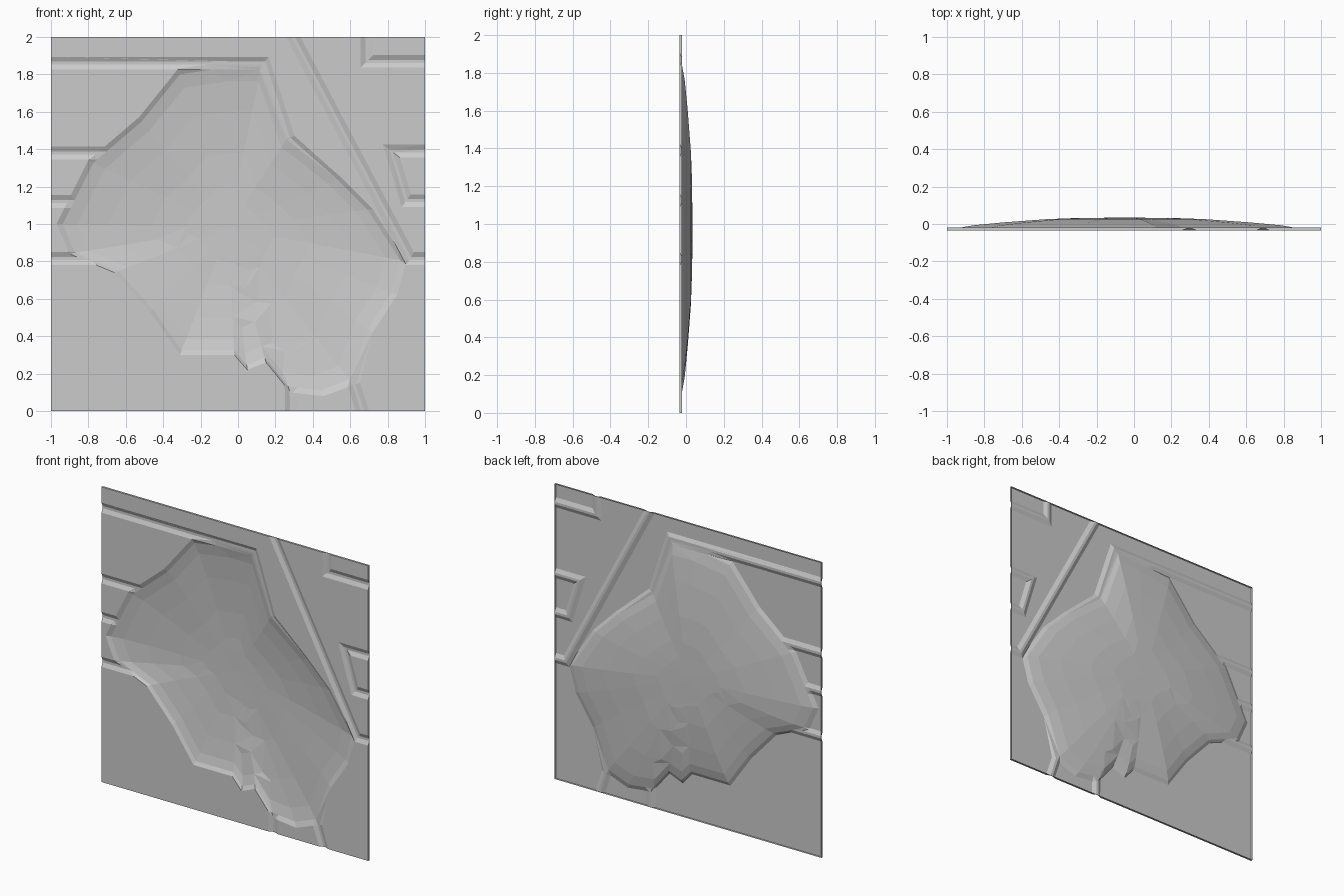
import bpy
import bmesh
from mathutils import Vector
from mathutils.geometry import delaunay_2d_cdt, intersect_point_line

if "Cube" in bpy.data.objects:
    bpy.data.objects.remove(bpy.data.objects["Cube"], do_unlink=True)

FRONT = -0.034
SKIRT = 0.014
GROOVE_DEPTH = 0.012
HALF_WIDTH, FLOOR_WIDTH = 0.034, 0.008
CENTRE = Vector((-0.05, 0.98))

# Outline of the dent, clockwise seen from the front
OUTLINE = [Vector(p) for p in (
    (-0.97, 1), (-0.8, 1.34), (-0.53, 1.57), (-0.32, 1.83), (-0.05, 1.87),
    (0.13, 1.87), (0.27, 1.47), (0.55, 1.25), (0.72, 1.08), (0.9, 0.8), (0.85, 0.62),
    (0.72, 0.42), (0.62, 0.14), (0.46, 0.08), (0.28, 0.1), (0.15, 0.26),
    (0.05, 0.22), (-0.02, 0.3), (-0.31, 0.3), (-0.47, 0.53), (-0.66, 0.74), (-0.9, 0.84))]
# Ring size against depth of the dent
PROFILE = ((1, 0), (0.965, 0.013), (0.88, 0.027), (0.7, 0.043),
           (0.45, 0.06), (0.25, 0.067), (0, 0.068))

# Panel seams, running past the border where they leave the sheet
SEAMS = [[Vector(p) for p in path] for path in (
    ((-1.2, 1.86), (0.14, 1.86), (0.27, 1.46)),
    ((0.19, 2.2), (0.92, 0.815), (1.2, 0.815)),
    ((0.69, 2.2), (0.69, 1.87), (1.2, 1.87)),
    ((1.2, 1.39), (0.82, 1.39), (0.9, 1.125), (1.2, 1.125)),
    ((-1.2, 1.38), (-0.65, 1.38)),
    ((-1.2, 1.12), (-0.85, 1.12)),
    ((-1.2, 0.815), (-0.65, 0.815)),
    ((0.28, 0.32), (0.29, -0.2)),
    ((0.62, 0.14), (0.73, -0.2)))]


def cross(a, b):
    return a.x * b.y - a.y * b.x


def dent_depth(point):
    ray = point - CENTRE
    if ray.length < 0.0001:
        return PROFILE[-1][1]
    for a, b in zip(OUTLINE, OUTLINE[1:] + OUTLINE[:1]):
        start, side = a - CENTRE, b - a
        divisor = cross(ray, side)
        if abs(divisor) < 0.000001:
            continue
        reach = cross(start, side) / divisor
        along = cross(start, ray) / divisor
        if reach > 0 and -0.0001 <= along <= 1.0001:
            size = 1 / reach
            for (big, low), (small, high) in zip(PROFILE, PROFILE[1:]):
                if small <= size <= big:
                    return low + (high - low) * (big - size) / (big - small)
    return 0


def seam_depth(point):
    nearest = HALF_WIDTH
    for path in SEAMS:
        for a, b in zip(path, path[1:]):
            foot, part = intersect_point_line(point, a, b)
            foot = a.lerp(b, min(max(part, 0), 1))
            nearest = min(nearest, (point - foot.to_2d()).length)
    return GROOVE_DEPTH * min(1, (HALF_WIDTH - nearest) / (HALF_WIDTH - FLOOR_WIDTH * 1.3))


def offset_path(path, distance):
    # Parallel path with mitred corners
    dirs = [(b - a).normalized() for a, b in zip(path, path[1:])]
    result = []
    for i, point in enumerate(path):
        before, after = dirs[max(i - 1, 0)], dirs[min(i, len(dirs) - 1)]
        n1 = Vector((-before.y, before.x))
        n2 = Vector((-after.y, after.x))
        mitre = (n1 + n2).normalized()
        result.append(point + mitre * distance / mitre.dot(n1))
    return result


# Crease lines that the sheet is divided along
points, edges = [], []


def add_line(line, closed=False):
    first = len(points)
    points.extend(line)
    edges.extend((first + i, first + i + 1) for i in range(len(line) - 1))
    if closed:
        edges.append((len(points) - 1, first))


add_line([Vector(p) for p in ((-1, 0), (1, 0), (1, 2), (-1, 2))], closed=True)
for size, depth in PROFILE[:-1]:
    add_line([CENTRE + (p - CENTRE) * size for p in OUTLINE], closed=True)
points.append(CENTRE.copy())
for path in SEAMS:
    for distance in (-HALF_WIDTH, -FLOOR_WIDTH, FLOOR_WIDTH, HALF_WIDTH):
        add_line(offset_path(path, distance))

flat_points, _, triangles, *_ = delaunay_2d_cdt(points, edges, [], 0, 0.0005)

# Dented sheet
bm = bmesh.new()
verts = []
for p in flat_points:
    depth = max(dent_depth(p), seam_depth(p))
    verts.append(bm.verts.new((p.x, FRONT + depth, p.y)))
for tri in triangles:
    middle = sum((flat_points[i] for i in tri), Vector((0, 0))) / len(tri)
    if abs(middle.x) < 1 and abs(middle.y - 1) < 1:
        face = bm.faces.new([verts[i] for i in tri])
        face.normal_update()
        if face.normal.y > 0:
            face.normal_flip()
bmesh.ops.delete(bm, geom=[v for v in bm.verts if not v.link_faces], context='VERTS')

# Narrow rim turned back around the border
border = [e for e in bm.edges if e.is_boundary]
rim = bmesh.ops.extrude_edge_only(bm, edges=border)
for v in rim["geom"]:
    if isinstance(v, bmesh.types.BMVert):
        v.co.y = FRONT + SKIRT
bmesh.ops.recalc_face_normals(bm, faces=bm.faces)
if sum(f.normal.y * f.calc_area() for f in bm.faces) > 0:
    bmesh.ops.reverse_faces(bm, faces=bm.faces)

mesh = bpy.data.meshes.new("dented_panel")
bm.to_mesh(mesh)
bm.free()
panel = bpy.data.objects.new("dented_panel", mesh)
bpy.context.collection.objects.link(panel)

grey = bpy.data.materials.new("plain_grey")
grey.use_nodes = True
colour = (0.6, 0.6, 0.6, 1)
grey.diffuse_color = colour
grey.node_tree.nodes["Principled BSDF"].inputs["Base Color"].default_value = colour
mesh.materials.append(grey)
